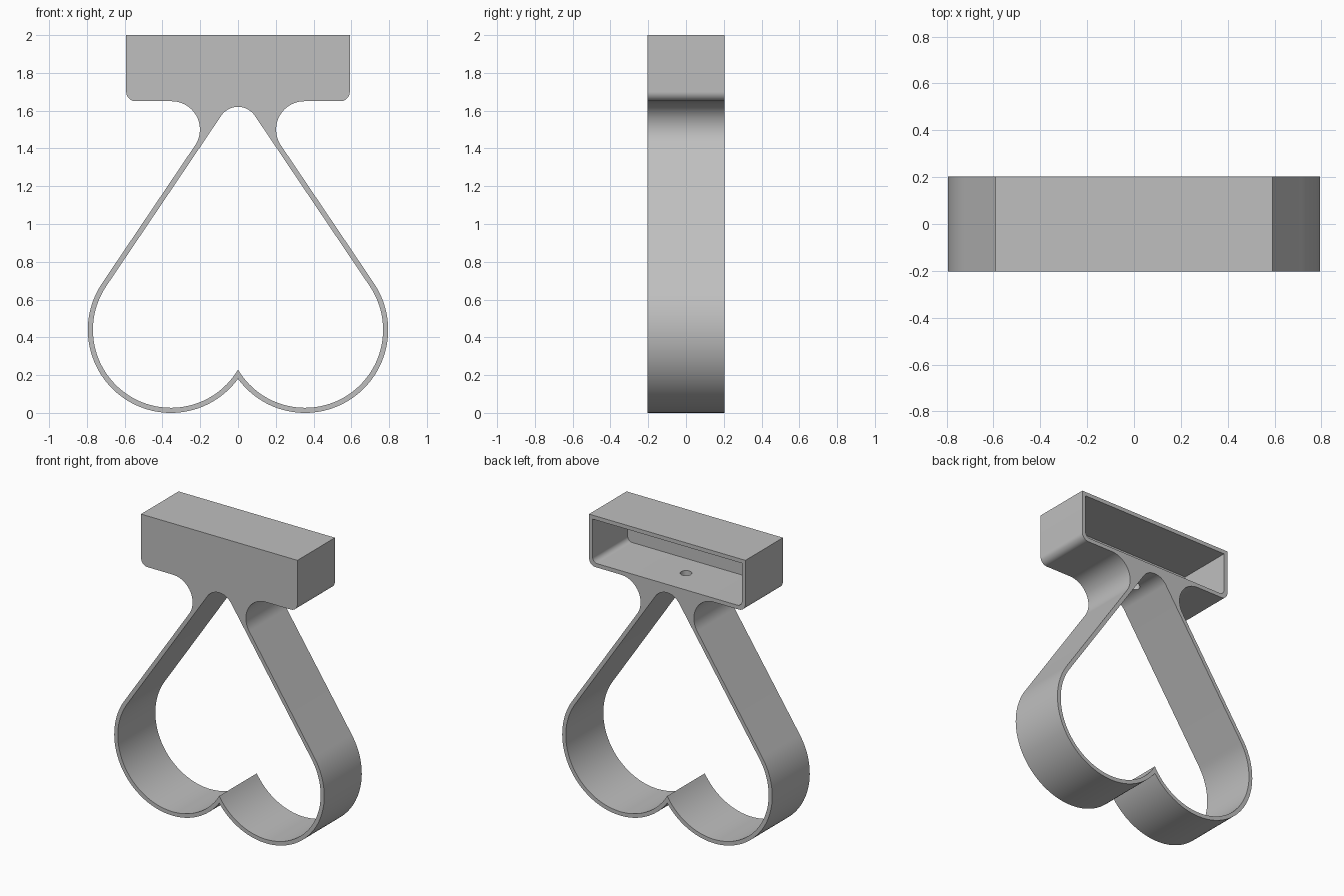
import bpy, bmesh
from math import radians, degrees, acos, cos, sin, pi

if "Cube" in bpy.data.objects:
    bpy.data.objects.remove(bpy.data.objects["Cube"])

HALF_DEPTH = 0.203
WALL = 0.027
LOBE_X, LOBE_Z, LOBE_R = 0.355, 0.44, 0.44   # outer circle of a heart lobe
SLOPE = 34                                   # angle of the straight side's normal
BOX_X, BOX_Z, TOP = 0.592, 1.65, 2.0
FILLET, CORNER = 0.15, 0.05

grey = bpy.data.materials.new("plain grey")
grey.use_nodes = True
grey.diffuse_color = (0.52, 0.52, 0.52, 1)
grey.node_tree.nodes["Principled BSDF"].inputs["Base Color"].default_value = grey.diffuse_color


def arc(cx, cz, r, start, end, steps):
    angles = [radians(start + (end - start) * i / steps) for i in range(steps + 1)]
    return [(cx + r * cos(a), cz + r * sin(a)) for a in angles]


def mirrored(half):
    return half + [(-x, z) for x, z in reversed(half) if x > 1e-5]


def lobe(r):
    # from the cusp on the centre line, round the bottom, to the straight side
    return arc(LOBE_X, LOBE_Z, r, degrees(acos(LOBE_X / r) - pi), SLOPE, 56)


def extrude_profile(name, points, y0, y1):
    bm = bmesh.new()
    face = bm.faces.new([bm.verts.new((x, y0, z)) for x, z in points])
    moved = bmesh.ops.extrude_face_region(bm, geom=[face])["geom"]
    verts = [v for v in moved if isinstance(v, bmesh.types.BMVert)]
    bmesh.ops.translate(bm, verts=verts, vec=(0, y1 - y0, 0))
    bmesh.ops.recalc_face_normals(bm, faces=bm.faces)
    mesh = bpy.data.meshes.new(name)
    bm.to_mesh(mesh)
    bm.free()
    mesh.materials.append(grey)
    obj = bpy.data.objects.new(name, mesh)
    bpy.context.collection.objects.link(obj)
    return obj


# Outer silhouette: heart lobes, straight sides, neck fillets and box handle
nx, nz = cos(radians(SLOPE)), sin(radians(SLOPE))
fillet_z = BOX_Z - FILLET
fillet_x = LOBE_X + (LOBE_R + FILLET - (fillet_z - LOBE_Z) * nz) / nx
outer = lobe(LOBE_R)
outer += arc(fillet_x, fillet_z, FILLET, 180 + SLOPE, 90, 24)
outer += arc(BOX_X - CORNER, BOX_Z + CORNER, CORNER, -90, 0, 10)
outer += [(BOX_X, TOP)]
body = extrude_profile("heart_cutter_body", mirrored(outer), -HALF_DEPTH, HALF_DEPTH)

# Heart-shaped opening with a rounded tip
inner = lobe(LOBE_R - WALL) + arc(0, 1.512, 0.108, SLOPE, 90, 16)
heart = extrude_profile("heart_opening", mirrored(inner), -0.5, 0.5)

# Handle cavity, open at the back
cx, cz, cr = BOX_X - WALL, BOX_Z + WALL, 0.035
pocket = arc(cx - cr, cz + cr, cr, -90, 0, 10) + [(cx, TOP - WALL)]
cavity = extrude_profile("handle_cavity", mirrored(pocket), WALL - HALF_DEPTH, 0.5)

# Small hole through the cavity floor
bpy.ops.mesh.primitive_cylinder_add(vertices=32, radius=0.037, depth=0.25, location=(0, 0, 1.675))
hole = bpy.context.object
hole.name = "floor_hole"
hole.data.materials.append(grey)

# Cut the openings
bpy.ops.object.select_all(action="DESELECT")
body.select_set(True)
bpy.context.view_layer.objects.active = body
for cutter in (heart, cavity, hole):
    cutter.hide_render = True
    mod = body.modifiers.new(cutter.name, "BOOLEAN")
    mod.operation = "DIFFERENCE"
    mod.solver = "EXACT"
    mod.object = cutter
    bpy.ops.object.modifier_apply(modifier=mod.name)
    bpy.data.objects.remove(cutter)

bpy.ops.object.shade_smooth_by_angle(angle=radians(30))
